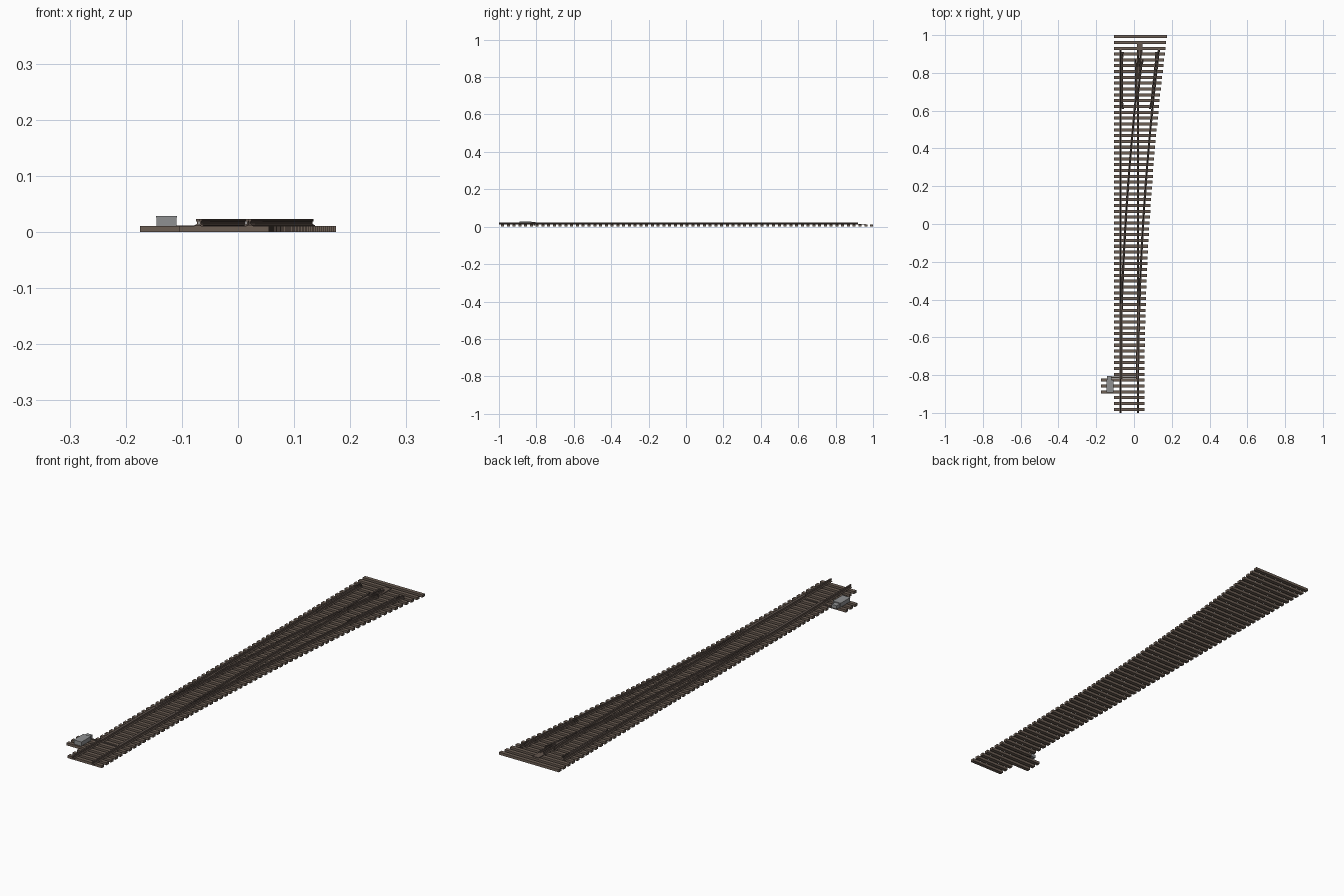
import bpy, bmesh

if "Cube" in bpy.data.objects:
    bpy.data.objects.remove(bpy.data.objects["Cube"])


def material(name, rgb):
    m = bpy.data.materials.new(name)
    m.diffuse_color = (*rgb, 1)
    m.use_nodes = True
    m.node_tree.nodes["Principled BSDF"].inputs["Base Color"].default_value = m.diffuse_color
    return m


WOOD = material("weathered wood", (0.150, 0.112, 0.088))
RUST = material("rusty brown steel", (0.125, 0.092, 0.075))
HEAD = material("worn rail head", (0.100, 0.076, 0.064))
GREY = material("machine grey", (0.275, 0.28, 0.285))

TIE_TOP = 0.011
LEFT, RIGHT = -0.072, 0.021      # rail centres of the straight track
END = 0.92                       # far end of the running rails


def diverge(y):
    """Sideways shift of the branching track at distance y."""
    return 0.0334 * max(0.0, y + 0.9) ** 2


def finish(bm, name, *mats):
    bmesh.ops.recalc_face_normals(bm, faces=bm.faces)
    mesh = bpy.data.meshes.new(name)
    bm.to_mesh(mesh)
    bm.free()
    for m in mats:
        mesh.materials.append(m)
    ob = bpy.data.objects.new(name, mesh)
    bpy.context.collection.objects.link(ob)
    return ob


def add_box(bm, x0, x1, y0, y1, z0, z1):
    vs = bmesh.ops.create_cube(bm, size=1)["verts"]
    for v in vs:
        v.co = (x0 if v.co.x < 0 else x1, y0 if v.co.y < 0 else y1,
                z0 if v.co.z < 0 else z1)


def box(name, mat, *dims):
    bm = bmesh.new()
    add_box(bm, *dims)
    return finish(bm, name, mat)


# Half of the rail section: foot, web and head (half width, height)
HALF = [(0.0058, 0), (0.0058, 0.0014), (0.0014, 0.0032),
        (0.0014, 0.0075), (0.0032, 0.0088), (0.0032, 0.012)]
SECTION = HALF + [(-w, h) for w, h in reversed(HALF)]


def rail(name, path, y0, y1, steps=1):
    """Sweep the rail section along x = path(y); the running top is worn."""
    bm = bmesh.new()
    rings = []
    for i in range(steps + 1):
        y = y0 + (y1 - y0) * i / steps
        x = path(y)
        rings.append([bm.verts.new((x + w, y, TIE_TOP + h)) for w, h in SECTION])
    n = len(SECTION)
    for a, b in zip(rings, rings[1:]):
        for k in range(n):
            f = bm.faces.new((a[k], a[(k + 1) % n], b[(k + 1) % n], b[k]))
            f.material_index = int(min(v.co.z for v in f.verts) > TIE_TOP + 0.0119)
    bm.faces.new(rings[0])
    bm.faces.new(rings[-1])
    ob = finish(bm, name, RUST, HEAD)
    # Smooth along the sweep, keeping the section's corners sharp
    bpy.ops.object.select_all(action='DESELECT')
    ob.select_set(True)
    bpy.context.view_layer.objects.active = ob
    bpy.ops.object.shade_smooth_by_angle(angle=0.4)
    return ob


# Wooden ties, growing longer towards the branching end
bm = bmesh.new()
COUNT, FIRST, LAST = 65, -0.981, 0.992
for i in range(COUNT):
    y = FIRST + (LAST - FIRST) * i / (COUNT - 1)
    left = -0.175 if i in (3, 4, 5) else -0.105
    add_box(bm, left, 0.055 + diverge(y), y - 0.008, y + 0.008, 0, TIE_TOP)
finish(bm, "ties", WOOD)

# Outer running rails
rail("straight_stock_rail", lambda y: LEFT, -1, END)
rail("curved_stock_rail", lambda y: RIGHT + diverge(y), -1, END, 40)

# Inner rails, hugging the stock rails at the moving points
rail("straight_point_rail", lambda y: min(RIGHT, RIGHT + diverge(y) - 0.005),
     -0.82, 0.70, 40)
rail("curved_point_rail", lambda y: max(LEFT + 0.005, LEFT + diverge(y)),
     -0.82, 0.68, 40)

# Crossing nose: two legs meeting in a V, with a low plate behind
CROSS = 0.77
rail("nose_straight_leg", lambda y: RIGHT, CROSS, END)
rail("nose_curved_leg", lambda y: LEFT + diverge(y), CROSS, END, 8)
box("nose_plate", RUST, 0.017, 0.046, END - 0.02, 0.96, TIE_TOP, 0.0135)


# Wing rails, bending away from the nose and flaring at the far end
def flare(y, a, b):
    return 0.005 * max(0, (a + 0.04 - y) / 0.04, (y - b + 0.04) / 0.04)


def left_wing(y):
    return min(LEFT + diverge(y), RIGHT - 0.009) - flare(y, 0.5, 0.87)


def right_wing(y):
    return max(RIGHT, LEFT + diverge(y) + 0.009) + flare(y, 0.5, 0.87)


rail("left_wing_rail", left_wing, 0.68, 0.87, 12)
rail("right_wing_rail", right_wing, 0.70, 0.87, 12)

# Guard rails beside the outer rails, flared at both ends
G0, G1 = 0.61, 0.91
rail("left_guard_rail", lambda y: LEFT + 0.008 + flare(y, G0, G1), G0, G1, 15)
rail("right_guard_rail",
     lambda y: RIGHT + diverge(y) - 0.008 - flare(y, G0, G1), G0, G1, 15)

# Switch machine: body, lid, and narrow end housing
box("switch_machine_body", GREY, -0.145, -0.110, -0.890, -0.827, TIE_TOP, 0.026)
box("switch_machine_lid", GREY, -0.146, -0.109, -0.891, -0.826, 0.026, 0.029)
box("switch_machine_end", GREY, -0.142, -0.118, -0.827, -0.805, TIE_TOP, 0.025)

# Throw rod linking the machine with the two points
box("throw_rod", HEAD, -0.118, 0.018, -0.815, -0.808, 0.007, 0.0118)
